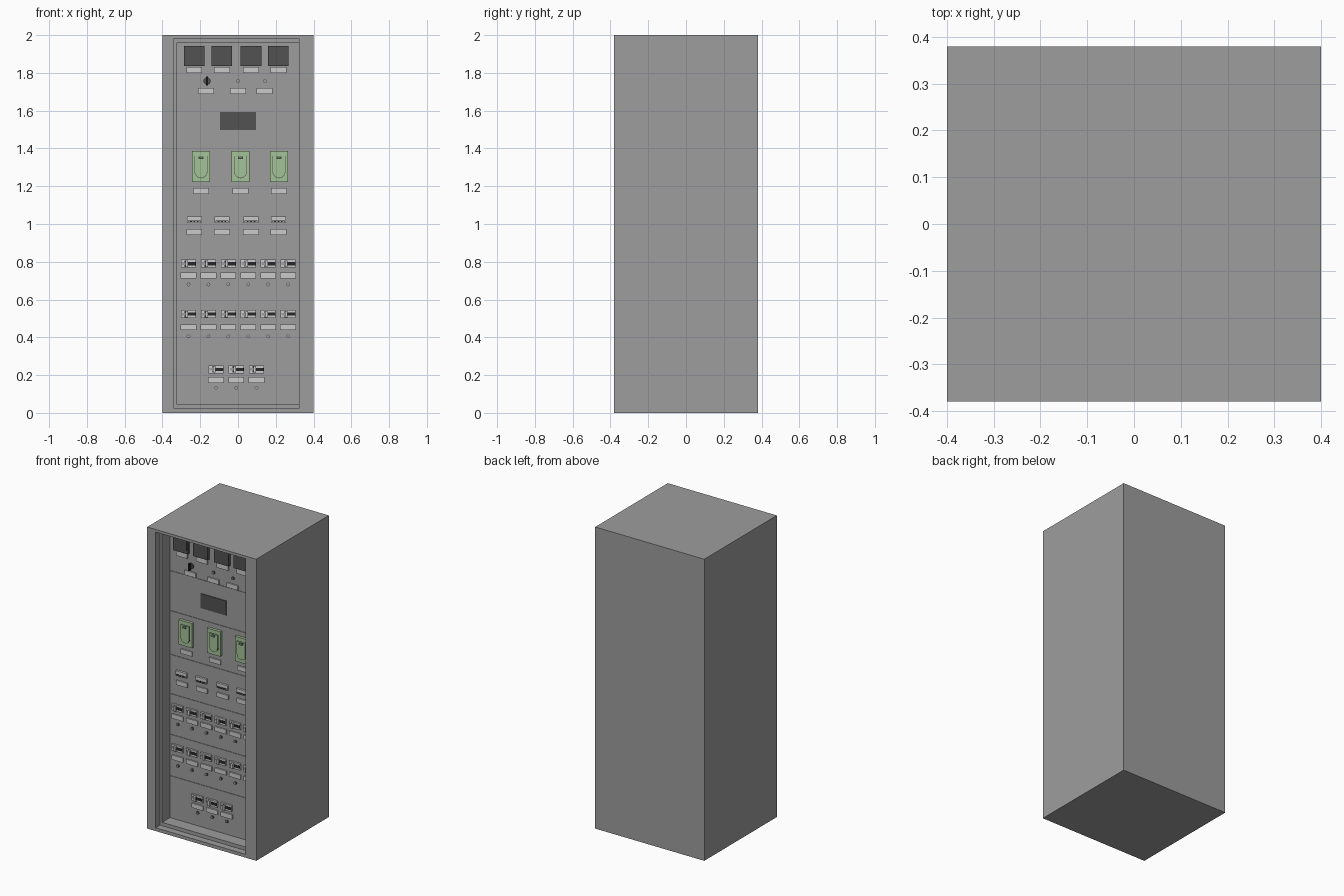
import bpy, bmesh, math
from mathutils import Matrix

cube = bpy.data.objects.get("Cube")
if cube:
    bpy.data.objects.remove(cube)


def material(name, r, g, b):
    m = bpy.data.materials.new(name)
    m.use_nodes = True
    m.diffuse_color = (r, g, b, 1)
    m.node_tree.nodes["Principled BSDF"].inputs["Base Color"].default_value = (r, g, b, 1)
    return m


grey = material("cabinet grey", .34, .34, .34)
dark = material("dark grey", .085, .085, .085)
black = material("black", .02, .02, .02)
light = material("label light grey", .6, .6, .6)
green = material("breaker green", .37, .54, .31)
FACE = -.254   # front of the equipment panels


def finish(name, bm, mat):
    mesh = bpy.data.meshes.new(name)
    bmesh.ops.recalc_face_normals(bm, faces=bm.faces)
    bm.to_mesh(mesh)
    bm.free()
    mesh.materials.append(mat)
    ob = bpy.data.objects.new(name, mesh)
    bpy.context.collection.objects.link(ob)
    return ob


def box(name, x0, x1, y0, y1, z0, z1, mat):
    bm = bmesh.new()
    bmesh.ops.create_cube(bm, size=1)
    for v in bm.verts:
        v.co = (x1 if v.co.x > 0 else x0, y1 if v.co.y > 0 else y0, z1 if v.co.z > 0 else z0)
    return finish(name, bm, mat)


def plate(name, x, z, w, h, depth, mat, base=FACE):
    """Block centred on x, z that stands out from a front-facing surface."""
    return box(name, x - w / 2, x + w / 2, base - depth, base, z - h / 2, z + h / 2, mat)


def disc(name, x, z, r, depth, mat, base=FACE, sides=16):
    bm = bmesh.new()
    turn = Matrix.Translation((x, base - depth / 2, z)) @ Matrix.Rotation(math.pi / 2, 4, 'X')
    bmesh.ops.create_cone(bm, cap_ends=True, segments=sides, radius1=r, radius2=r,
                          depth=depth, matrix=turn)
    return finish(name, bm, mat)


def label(x, z):
    plate("label", x, z, .083, .03, .008, light)


def lamp(x, z):
    disc("lamp_bezel", x, z, .01, .006, dark)
    disc("lamp", x, z, .0075, .012, grey)


# Cabinet body with a recessed front
bm = bmesh.new()
bmesh.ops.create_cube(bm, size=1)
for v in bm.verts:
    v.co = (v.co.x * .8, .38 if v.co.y > 0 else -.335, (v.co.z + .5) * 2)
front = min(bm.faces, key=lambda f: f.calc_center_median().y)
bmesh.ops.inset_region(bm, faces=[front], thickness=.03)
for v in front.verts:
    v.co.x = math.copysign(.322, v.co.x)
    v.co.z = 1.96 if v.co.z > 1 else .045
back = bmesh.ops.extrude_discrete_faces(bm, faces=[front])["faces"][0]
for v in back.verts:
    v.co.y = -.25
finish("cabinet_body", bm, grey)

# Front frame
box("top_rail", -.4, .4, -.38, -.335, 1.982, 2, grey)
box("bottom_rail", -.4, .4, -.38, -.335, 0, .022, grey)
box("right_stile", -.4, -.338, -.38, -.335, .022, 1.982, grey)
box("left_stile", .322, .4, -.38, -.335, .022, 1.982, grey)

# Equipment panels with thin gaps between
seams = [.045, .325, .6, .87, 1.13, 1.42, 1.685, 1.96]
for low, high in zip(seams, seams[1:]):
    box("equipment_panel", -.32, .32, FACE, -.25, low + .001, high - .001, grey)

# Meters with raised rims
columns = [-.231, -.085, .069, .214]
for x in columns:
    plate("meter", x, 1.89, .109, .106, .02, dark)
    plate("meter_window", x, 1.897, .095, .08, .003, dark, FACE - .02)
    label(x, 1.815)

# Selector switch and indicator lamps
disc("selector_base", -.164, 1.757, .019, .01, dark)
plate("selector_handle", -.164, 1.757, .011, .046, .018, black, FACE - .01)
for x in (0, .143):
    lamp(x, 1.757)
for x in (-.169, 0, .14):
    label(x, 1.704)

# Display
plate("display", 0, 1.546, .19, .096, .005, dark)


def moulded_breaker(x):
    plate("breaker_base", x, 1.304, .097, .164, .018, green)
    # Raised cover with a rounded lower end and a thin dark outline
    for name, r, depth, mat in (("cover_outline", .034, .002, dark), ("breaker_cover", .031, .007, green)):
        bm = bmesh.new()
        arc = [(r * math.cos(math.pi * i / 12), -r * math.sin(math.pi * i / 12)) for i in range(13)]
        points = [(r, .085)] + arc + [(-r, .085)]
        face = bm.faces.new([bm.verts.new((x + a, FACE - .018, 1.276 + b)) for a, b in points])
        top = bmesh.ops.extrude_face_region(bm, geom=[face])["geom"]
        for v in top:
            if isinstance(v, bmesh.types.BMVert):
                v.co.y -= depth
        finish(name, bm, mat)
    plate("breaker_slot", x, 1.35, .028, .013, .002, dark, FACE - .025)
    plate("breaker_toggle", x, 1.35, .02, .007, .012, green, FACE - .025)
    label(x, 1.175)


for x in (-.196, .013, .217):
    moulded_breaker(x)

# Terminal blocks
for x in columns:
    plate("terminal_block", x, 1.023, .08, .033, .014, light)
    plate("terminal_slot", x, 1.014, .07, .009, .003, black, FACE - .014)
    for i in range(4):
        plate("terminal_screw", x - .027 + i * .018, 1.013, .009, .007, .006, grey, FACE - .014)
    label(x, .958)


def small_breaker(x, z):
    plate("small_breaker", x, z, .08, .042, .012, light)
    plate("breaker_recess", x + .019, z, .042, .017, .003, black, FACE - .012)
    plate("breaker_side", x - .024, z, .02, .013, .004, grey, FACE - .012)
    plate("breaker_lever", x - .009, z, .013, .034, .016, light, FACE - .012)
    plate("lever_gap", x - .018, z, .004, .034, .004, black, FACE - .012)


# Small breaker rows, each with a label and a lamp below
six = [-.262 + i * .1054 for i in range(6)]
for xs, z, label_z, lamp_z in ((six, .79, .727, .68), (six, .523, .454, .405),
                               ((-.116, -.009, .098), .23, .174, .133)):
    for x in xs:
        small_breaker(x, z)
        label(x, label_z)
        lamp(x, lamp_z)
